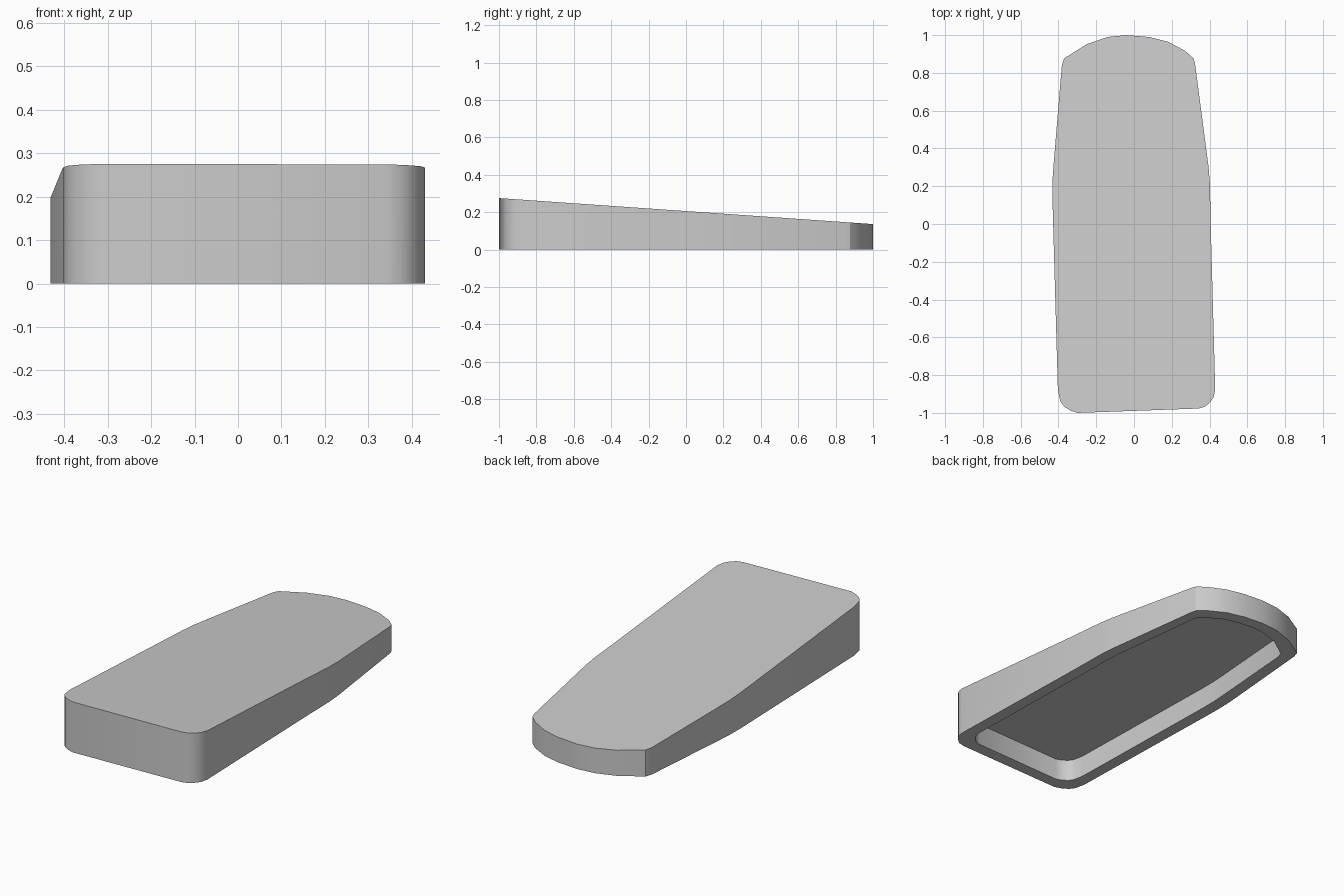
import bpy, bmesh, math

if "Cube" in bpy.data.objects:
    bpy.data.objects.remove(bpy.data.objects["Cube"])

WALL_X, WALL_Y = 0.84, 0.932  # recess size relative to the outline
RECESS = 0.12                 # depth of the hollow underside

# Plan outline, clockwise from the back left shoulder
outline = [
    (-0.382, 0.84), (-0.37, 0.877), (-0.25, 0.952), (-0.14, 0.99), (-0.04, 1.0),
    (0.08, 0.99), (0.18, 0.965), (0.27, 0.917), (0.315, 0.877), (0.323, 0.85),
    (0.395, 0.30), (0.402, 0.21), (0.406, 0.0),
    (0.430, -0.88), (0.42, -0.92), (0.40, -0.947), (0.375, -0.967), (0.34, -0.977),
    (-0.30, -1.0), (-0.335, -0.988), (-0.37, -0.967), (-0.39, -0.94), (-0.403, -0.88),
    (-0.432, 0.14), (-0.431, 0.24), (-0.426, 0.31),
]


def top_z(y):
    """Height of the sloping top."""
    return 0.206 - 0.0695 * y


bm = bmesh.new()


def ring(height, sx=1.0, sy=1.0):
    return [bm.verts.new((x * sx, y * sy, height(y * sy))) for x, y in outline]


def bridge(a, b):
    for i in range(len(a)):
        j = (i + 1) % len(a)
        bm.faces.new((a[i], a[j], b[j], b[i]))


# Sloping top, outer wall, bottom rim, inner wall and recess ceiling
top = ring(top_z)
rim_outer = ring(lambda y: 0.0)
rim_inner = ring(lambda y: 0.0, WALL_X, WALL_Y)
ceiling = ring(lambda y: RECESS, WALL_X, WALL_Y)
bm.faces.new(top)
bridge(top, rim_outer)
bridge(rim_outer, rim_inner)
bridge(rim_inner, ceiling)
bm.faces.new(ceiling)
bmesh.ops.recalc_face_normals(bm, faces=bm.faces)

mesh = bpy.data.meshes.new("wedge_cover")
bm.to_mesh(mesh)
bm.free()

grey = bpy.data.materials.new("grey")
grey.diffuse_color = (0.6, 0.6, 0.6, 1.0)
grey.use_nodes = True
grey.node_tree.nodes["Principled BSDF"].inputs["Base Color"].default_value = grey.diffuse_color
mesh.materials.append(grey)

cover = bpy.data.objects.new("wedge_cover", mesh)
bpy.context.collection.objects.link(cover)
bpy.context.view_layer.objects.active = cover
cover.select_set(True)
bpy.ops.object.shade_smooth_by_angle(angle=math.radians(30))
